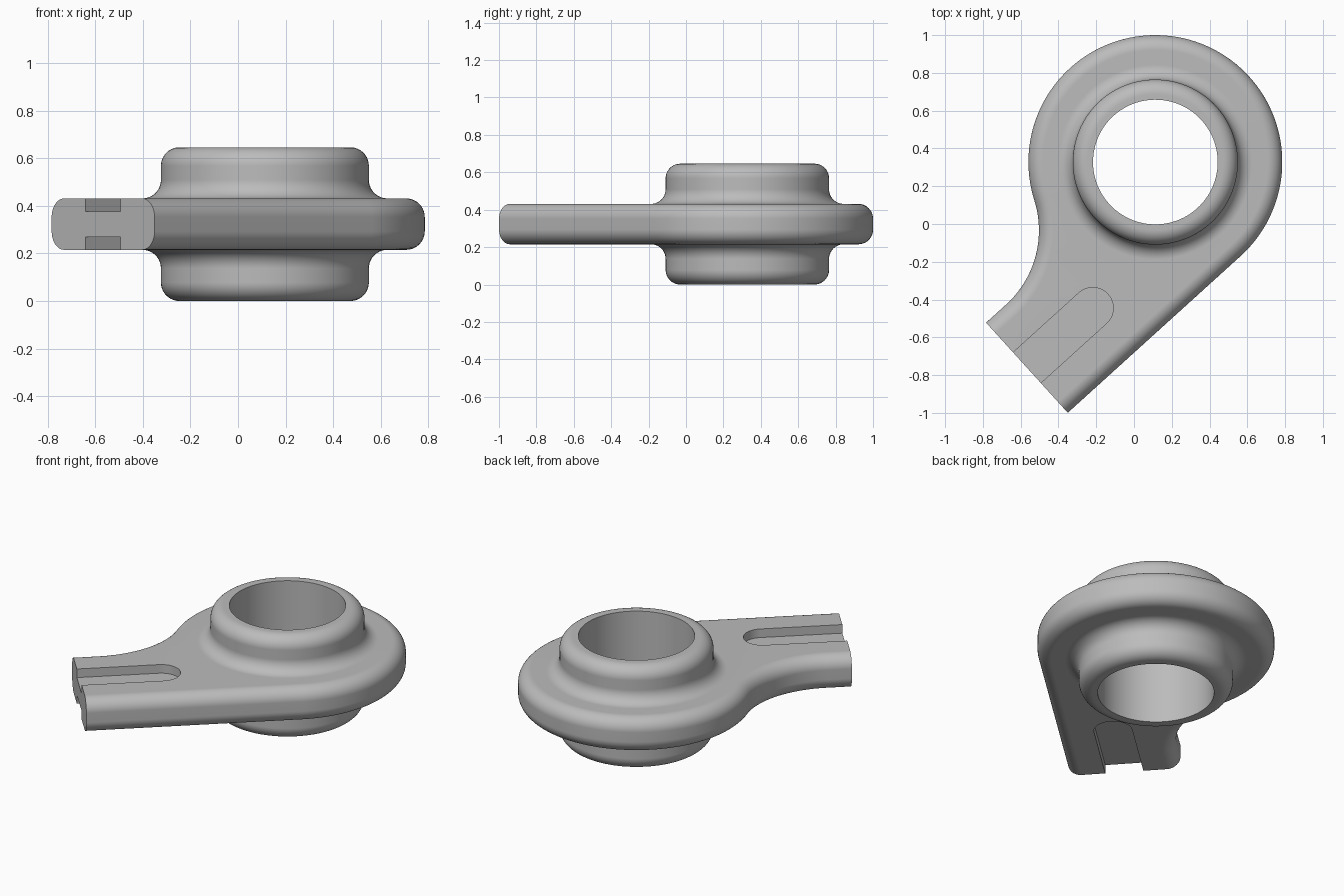
import bpy, bmesh
from math import sin, cos, pi, radians, sqrt, atan2
from mathutils import Matrix

cube = bpy.data.objects.get("Cube")
if cube:
    bpy.data.objects.remove(cube)

# Main dimensions (local frame: u runs along the arm, v across it)
HEIGHT, MID = 0.646, 0.323
HALF = 0.108             # half thickness of the plate
EYE_R, HUB_R, BORE_R = 0.672, 0.437, 0.33
ARM_END, ARM_LOW = 1.235, 0.028
ROUND = 0.078            # edge rounding and hub fillet
NECK_R = 0.53            # concave blend between eye and arm
SLOT_U, SLOT_V, SLOT_R, SLOT_DEPTH = 0.765, 0.35, 0.109, 0.054
STEPS = 10

bm = bmesh.new()


def arc(cx, cy, r, a0, a1, n):
    return [(cx + r * cos(a0 + (a1 - a0) * i / n),
             cy + r * sin(a0 + (a1 - a0) * i / n)) for i in range(n + 1)]


def row(points, z):
    return [bm.verts.new((x, y, z)) for x, y in points]


def strip(a, b, closed=False):
    for i in range(len(a) if closed else len(a) - 1):
        j = (i + 1) % len(a)
        bm.faces.new((a[i], a[j], b[j], b[i]))


def edges_along(verts, closed=False):
    pairs = list(zip(verts, verts[1:])) + ([(verts[-1], verts[0])] if closed else [])
    return [bm.edges.get(p) or bm.edges.new(p) for p in pairs]


def outline(off):
    """Plate outline from one arm corner round the eye to the other."""
    neck_v = ARM_LOW - NECK_R
    neck_u = sqrt((EYE_R + NECK_R) ** 2 - neck_v ** 2)
    a = atan2(neck_v, neck_u)
    pts = [(ARM_END, ARM_LOW + off)]
    pts += arc(neck_u, neck_v, NECK_R + off, pi / 2, pi + a, 20)
    pts += arc(0, 0, EYE_R - off, a, -1.5 * pi, 90)[1:]
    return pts + [(ARM_END, EYE_R - off)]


# Rounded rim of the plate
section = [(ROUND - x, z) for x, z in
           arc(0, -HALF + ROUND, ROUND, -pi / 2, 0, STEPS)
           + arc(0, HALF - ROUND, ROUND, 0, pi / 2, STEPS)]
rows = [row(outline(off), MID + z) for off, z in section]
for lower, upper in zip(rows, rows[1:]):
    strip(lower, upper)

# Hub with base fillets, rounded lips and through bore
rise = HEIGHT - MID
half = arc(HUB_R + ROUND, HALF + ROUND, ROUND, -pi / 2, -pi, STEPS)
half += arc(HUB_R - ROUND, rise - ROUND, ROUND, 0, pi / 2, STEPS)
half.append((BORE_R, rise))
profile = half + [(r, -z) for r, z in reversed(half)]
rings = [row(arc(0, 0, r, 0, 2 * pi, 96)[:-1], MID + z) for r, z in profile]
for a, b in zip(rings, rings[1:]):
    strip(a, b, closed=True)

# Slots and flat faces above and below
slot = [(ARM_END, SLOT_V + SLOT_R)]
slot += arc(SLOT_U, SLOT_V, SLOT_R, pi / 2, 1.5 * pi, 24)
slot.append((ARM_END, SLOT_V - SLOT_R))
notches = []
for side, rim, hole in ((1, rows[-1], rings[0]), (-1, rows[0], rings[-1])):
    mouth = row(slot, MID + side * HALF)
    floor = row(slot, MID + side * (HALF - SLOT_DEPTH))
    strip(mouth, floor)
    bm.faces.new(floor)
    border = edges_along(rim + mouth, closed=True) + edges_along(hole, closed=True)
    bmesh.ops.triangle_fill(bm, edges=border, use_beauty=True, use_dissolve=False,
                            normal=(0, 0, side))
    notches.append([mouth[-1], floor[-1], floor[0], mouth[0]])

# Flat cut end of the arm
bm.faces.new([r[0] for r in rows] + notches[0]
             + [r[-1] for r in reversed(rows)] + notches[1][::-1])

bmesh.ops.recalc_face_normals(bm, faces=bm.faces)
bm.transform(Matrix.Translation((0.113, 0.328, 0)) @ Matrix.Rotation(radians(222.2), 4, 'Z'))

mesh = bpy.data.meshes.new("eye_bracket")
bm.to_mesh(mesh)
bm.free()
bracket = bpy.data.objects.new("eye_bracket", mesh)
bpy.context.collection.objects.link(bracket)

# Plain grey material
grey = bpy.data.materials.new("plain_grey")
grey.use_nodes = True
colour = (0.5, 0.5, 0.5, 1)
grey.diffuse_color = colour
grey.node_tree.nodes["Principled BSDF"].inputs["Base Color"].default_value = colour
mesh.materials.append(grey)

# Smooth curves, crisp corners, flat plate faces
bpy.ops.object.select_all(action='DESELECT')
bracket.select_set(True)
bpy.context.view_layer.objects.active = bracket
bpy.ops.object.shade_smooth_by_angle(angle=radians(30))
weighted = bracket.modifiers.new("weighted_normals", 'WEIGHTED_NORMAL')
weighted.keep_sharp = True
